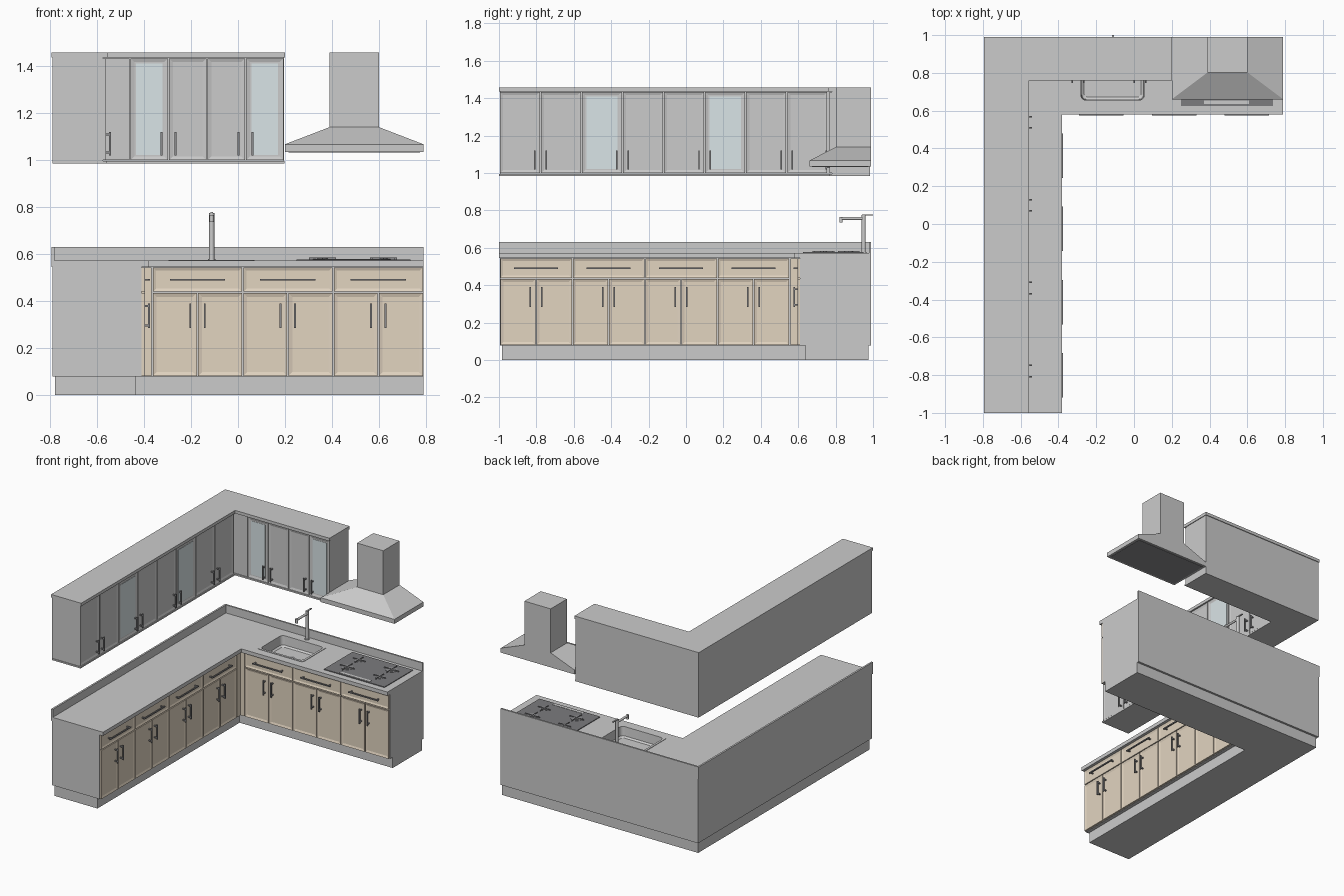
import bpy, bmesh, math
from mathutils import Vector, Matrix

if "Cube" in bpy.data.objects:
    bpy.data.objects.remove(bpy.data.objects["Cube"])


def material(name, r, g, b):
    m = bpy.data.materials.new(name)
    m.diffuse_color = (r, g, b, 1)
    m.use_nodes = True
    m.node_tree.nodes["Principled BSDF"].inputs["Base Color"].default_value = m.diffuse_color
    return m


WOOD = material("wood", 0.76, 0.66, 0.53)
STONE = material("stone", 0.83, 0.82, 0.81)
DARK = material("dark_metal", 0.27, 0.27, 0.28)
BLACK = material("black_glass", 0.2, 0.2, 0.21)
PLINTH = material("plinth_grey", 0.56, 0.56, 0.58)
GLASS = material("glass", 0.70, 0.78, 0.80)


def finish(name, bm, mat=None, smooth=False):
    bmesh.ops.recalc_face_normals(bm, faces=bm.faces)
    me = bpy.data.meshes.new(name)
    bm.to_mesh(me)
    bm.free()
    ob = bpy.data.objects.new(name, me)
    bpy.context.collection.objects.link(ob)
    if mat:
        me.materials.append(mat)
    if smooth:
        bpy.ops.object.select_all(action='DESELECT')
        ob.select_set(True)
        bpy.context.view_layer.objects.active = ob
        bpy.ops.object.shade_smooth_by_angle()
    return ob


def add_box(bm, a, b):
    c = [(p + q) / 2 for p, q in zip(a, b)]
    s = [abs(q - p) for p, q in zip(a, b)]
    bmesh.ops.create_cube(bm, size=1, matrix=Matrix.Translation(c) @ Matrix.Diagonal((*s, 1)))


def boxes(name, parts, mat=None):
    bm = bmesh.new()
    for a, b in parts:
        add_box(bm, a, b)
    return finish(name, bm, mat)


def l_prism(name, x0, xi, x1, y0, yi, y1, z0, z1, mat=None):
    """L plan: left leg x0..xi, back leg yi..y1."""
    bm = bmesh.new()
    pts = [(x0, y0), (xi, y0), (xi, yi), (x1, yi), (x1, y1), (x0, y1)]
    f = bm.faces.new([bm.verts.new((x, y, z0)) for x, y in pts])
    ext = bmesh.ops.extrude_face_region(bm, geom=[f])
    top = [v for v in ext["geom"] if isinstance(v, bmesh.types.BMVert)]
    bmesh.ops.translate(bm, verts=top, vec=(0, 0, z1 - z0))
    return finish(name, bm, mat)


def place(run, face, u, d, z):
    """u runs along the cabinets, d points out of the door face."""
    return (u, face - d, z) if run == "back" else (face + d, u, z)


def panel(name, run, face, u0, u1, z0, z1, mat=None, margin=0.025, glass=False):
    g = 0.003
    bm = bmesh.new()
    add_box(bm, place(run, face, u0 + g, -0.014, z0 + g), place(run, face, u1 - g, 0, z1 - g))
    out = Vector((0, -1, 0)) if run == "back" else Vector((1, 0, 0))
    if margin:
        bm.normal_update()
        front = max(bm.faces, key=lambda f: f.calc_center_median().dot(out))
        bmesh.ops.inset_region(bm, faces=[front], thickness=margin - g)
        bmesh.ops.translate(bm, verts=front.verts, vec=out * -0.005)
    finish(name, bm, mat)
    if glass:
        boxes(name + "_glass", [(place(run, face, u0 + margin, -0.008, z0 + margin),
                                 place(run, face, u1 - margin, -0.003, z1 - margin))], GLASS)


def handle(name, run, face, u, z, length, vertical):
    w, h = 0.004, length / 2

    def part(a, b, r0, r1):
        if vertical:
            return (place(run, face, u - w, r0, z + a), place(run, face, u + w, r1, z + b))
        return (place(run, face, u + a, r0, z - w), place(run, face, u + b, r1, z + w))
    e = h - 0.012
    boxes(name, [part(-h, h, 0.014, 0.022), part(-e - w, -e + w, -0.006, 0.014),
                 part(e - w, e + w, -0.006, 0.014)], DARK)


def cylinder(bm, r, a, b, seg=20):
    a, b = Vector(a), Vector(b)
    rot = (b - a).to_track_quat('Z', 'Y').to_matrix().to_4x4()
    bmesh.ops.create_cone(bm, cap_ends=True, segments=seg, radius1=r, radius2=r,
                          depth=(b - a).length, matrix=Matrix.Translation((a + b) / 2) @ rot)


# Base cabinets, plinth, worktop and splashback
plinth = l_prism("plinth", -0.78, -0.435, 0.79, -0.985, 0.64, 0.975, 0, 0.08, PLINTH)
carcass = l_prism("base_carcass", -0.79, -0.41, 0.79, -0.995, 0.61, 0.99, 0.078, 0.545)
worktop = l_prism("worktop", -0.795, -0.38, 0.79, -1, 0.58, 0.99, 0.545, 0.572, STONE)
l_prism("splashback", -0.795, -0.782, 0.79, -1, 0.978, 0.99, 0.572, 0.63, STONE)

# Base drawers and doors
runs = [("back", 0.597, -0.365, 0.385, 3), ("left", -0.397, -0.995, 0.3875, 4)]
for run, face, start, w, n in runs:
    for i in range(n):
        a, b = start + i * w, start + (i + 1) * w
        mid = (a + b) / 2
        tag = f"{run}_base_{i}"
        panel(tag + "_drawer", run, face, a, b, 0.436, 0.545, WOOD, 0.022)
        handle(tag + "_drawer_handle", run, face, mid, 0.49, 0.236, False)
        panel(tag + "_door_a", run, face, a, mid, 0.078, 0.436, WOOD)
        panel(tag + "_door_b", run, face, mid, b, 0.078, 0.436, WOOD)
        for s in (-1, 1):
            handle(f"{tag}_door_handle_{s}", run, face, mid + s * 0.031, 0.337, 0.106, True)
panel("back_base_filler", "back", 0.597, -0.41, -0.365, 0.078, 0.545, WOOD, 0)
panel("left_base_filler", "left", -0.397, 0.555, 0.61, 0.078, 0.545, WOOD, 0)

# Wall cabinets with cornice and bottom board
l_prism("wall_carcass", -0.79, -0.575, 0.195, -0.995, 0.78, 0.985, 0.99, 1.44)
l_prism("wall_cornice", -0.795, -0.555, 0.2, -1, 0.76, 0.99, 1.436, 1.458)
l_prism("wall_bottom_board", -0.79, -0.56, 0.197, -1, 0.765, 0.985, 0.985, 0.996)
wall_runs = [("back", 0.768, -0.46, 0.164, (0, 3), 4), ("left", -0.563, -0.998, 0.2195, (2, 5), 8)]
for run, face, start, w, glazed, n in wall_runs:
    for i in range(n):
        a, b = start + i * w, start + (i + 1) * w
        panel(f"{run}_wall_door_{i}", run, face, a, b, 0.996, 1.436, None, 0.026, i in glazed)
        u = b - 0.03 if i % 2 == 0 else a + 0.03
        handle(f"{run}_wall_handle_{i}", run, face, u, 1.07, 0.1, True)
panel("back_wall_filler", "back", 0.768, -0.575, -0.46, 0.996, 1.436, None, 0)

# Sink: cut the worktop and carcass, then drop in a rounded basin
cutter = boxes("sink_cutter", [((-0.289, 0.648, 0.48), (0.062, 0.912, 0.7))])
for ob in (worktop, carcass):
    mod = ob.modifiers.new("sink_hole", 'BOOLEAN')
    mod.operation, mod.solver, mod.object = 'DIFFERENCE', 'EXACT', cutter
    bpy.context.view_layer.objects.active = ob
    bpy.ops.object.modifier_apply(modifier=mod.name)
bpy.data.objects.remove(cutter)


def rounded_loop(bm, x0, x1, y0, y1, r, z, seg=5):
    vs = []
    corners = [(x1 - r, y1 - r), (x0 + r, y1 - r), (x0 + r, y0 + r), (x1 - r, y0 + r)]
    for k, (cx, cy) in enumerate(corners):
        for j in range(seg + 1):
            t = (k + j / seg) * math.pi / 2
            vs.append(bm.verts.new((cx + r * math.cos(t), cy + r * math.sin(t), z)))
    return vs


bm = bmesh.new()
loops = []
for inset, r, z in [(0, 0.02, 0.57), (0, 0.02, 0.575), (0.016, 0.025, 0.575),
                    (0.02, 0.025, 0.51), (0.032, 0.02, 0.5)]:
    loops.append(rounded_loop(bm, -0.297 + inset, 0.07 - inset, 0.64 + inset, 0.92 - inset, r, z))
for lo, hi in zip(loops, loops[1:]):
    for i in range(len(lo)):
        j = (i + 1) % len(lo)
        bm.faces.new((lo[i], lo[j], hi[j], hi[i]))
bm.faces.new(loops[-1])
finish("sink_basin", bm, None, True)
bm = bmesh.new()
cylinder(bm, 0.02, (-0.113, 0.78, 0.499), (-0.113, 0.78, 0.503))
finish("sink_drain", bm, DARK, True)

# Tap: column, spout and lever
bm = bmesh.new()
X, Y = -0.112, 0.95
cylinder(bm, 0.016, (X, Y, 0.57), (X, Y, 0.578))
cylinder(bm, 0.011, (X, Y, 0.575), (X, Y, 0.775))
cylinder(bm, 0.008, (X, Y, 0.757), (X, 0.825, 0.757))
cylinder(bm, 0.009, (X, 0.829, 0.735), (X, 0.829, 0.766))
add_box(bm, (X - 0.005, 0.94, 0.773), (X + 0.005, 1.0, 0.779))
finish("tap", bm, None, True)

# Cooktop with burners, grates and control strip
boxes("cooktop", [((0.25, 0.625, 0.57), (0.735, 0.95, 0.577))], BLACK)
boxes("cooktop_controls", [((0.37, 0.634, 0.575), (0.61, 0.654, 0.579))], PLINTH)
spots = [(0.36, 0.735, 0.04), (0.36, 0.87, 0.03), (0.62, 0.735, 0.03), (0.62, 0.87, 0.04)]
for i, (x, y, r) in enumerate(spots):
    bm = bmesh.new()
    cylinder(bm, r, (x, y, 0.576), (x, y, 0.579), 28)
    cylinder(bm, r * 0.55, (x, y, 0.576), (x, y, 0.582), 28)
    finish(f"burner_{i}", bm, DARK, True)
    g = r + 0.018
    boxes(f"grate_{i}", [((x - g, y - 0.002, 0.576), (x + g, y + 0.002, 0.584)),
                         ((x - 0.002, y - g, 0.576), (x + 0.002, y + g, 0.584))], DARK)

# Extractor hood: lip, tapered canopy and chimney
bm = bmesh.new()
rings = []
for x0, x1, y0, z in [(0.2, 0.79, 0.66, 1.035), (0.2, 0.79, 0.66, 1.067),
                      (0.39, 0.6, 0.803, 1.14), (0.39, 0.6, 0.803, 1.458)]:
    rings.append([bm.verts.new(p) for p in
                  ((x0, y0, z), (x1, y0, z), (x1, 0.99, z), (x0, 0.99, z))])
for lo, hi in zip(rings, rings[1:]):
    for i in range(4):
        j = (i + 1) % 4
        bm.faces.new((lo[i], lo[j], hi[j], hi[i]))
bm.faces.new(rings[0])
bm.faces.new(rings[-1])
finish("extractor_hood", bm)
boxes("hood_filter", [((0.215, 0.675, 1.032), (0.775, 0.975, 1.037))], DARK)
